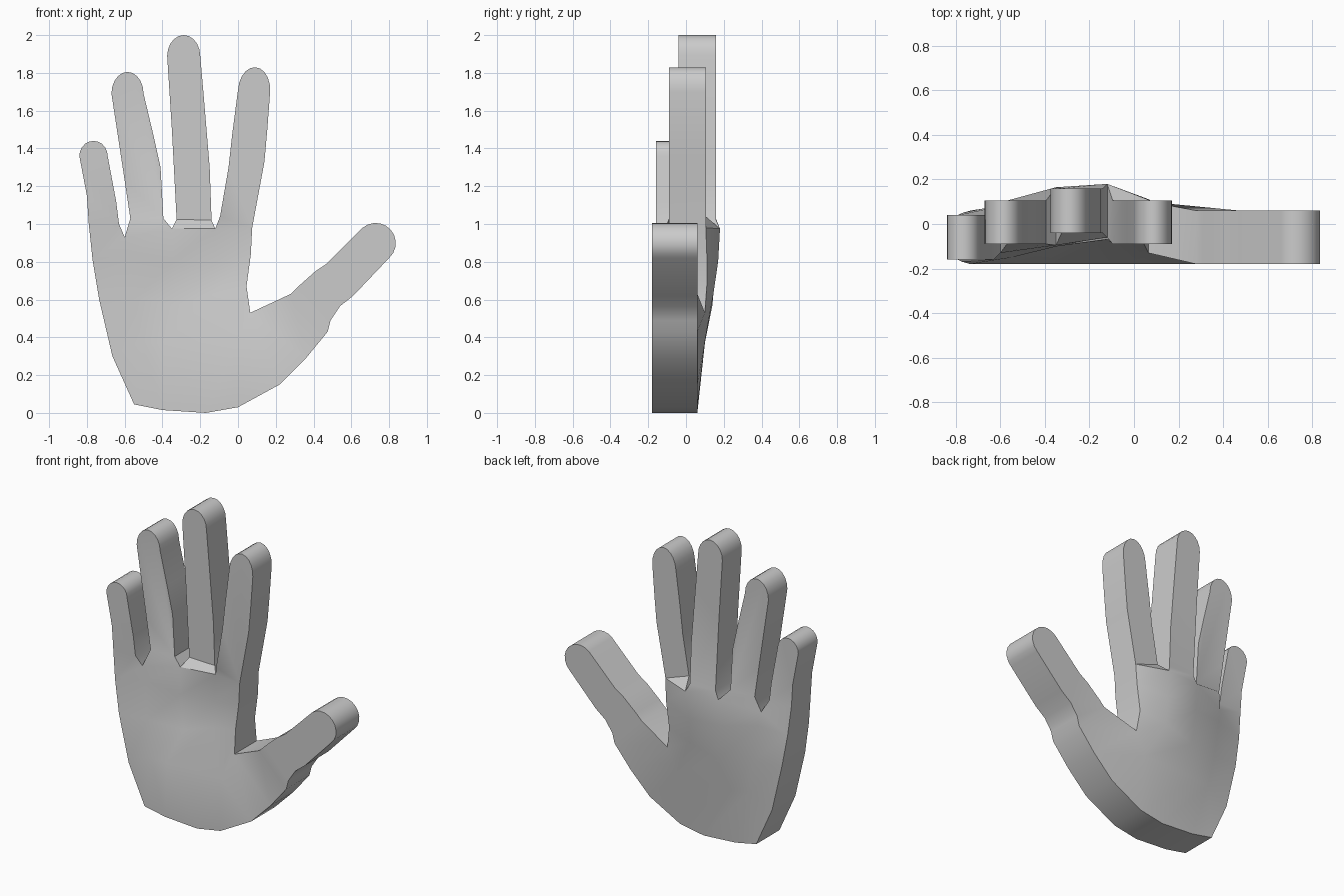
import bpy, bmesh, math
from mathutils import Vector

if "Cube" in bpy.data.objects:
    bpy.data.objects.remove(bpy.data.objects["Cube"])

bm = bmesh.new()
pairs = {}        # name -> (front vertex, back vertex)
loops = []        # outlines, counter-clockwise seen from the front


def point(name, x, z, yf, yb):
    pairs[name] = (bm.verts.new((x, yf, z)), bm.verts.new((x, yb, z)))


# Palm points: x, z, front y, back y
heel = {
    "a0": (-.55, .045, -.18, .06), "a1": (-.40, .015, -.18, .06),
    "a2": (-.17, 0, -.18, .06), "a3": (0, .03, -.18, .06),
    "e1": (.22, .15, -.18, .06), "e2": (.36, .29, -.18, .06),
    "tR": (.475, .43, -.18, .06), "tL": (.28, .63, -.18, .06),
    "web": (.065, .53, -.13, .10),
    "b0": (-.665, .30, -.18, .06), "b1": (-.51, .38, -.18, .075),
    "b2": (-.39, .37, -.18, .10), "b3": (0, .38, -.18, .10),
}
palm = {
    "c0": (-.735, .60, -.18, .06), "c1": (-.55, .60, -.15, .09),
    "c2": (-.33, .57, -.09, .14), "c3": (-.13, .63, -.08, .145),
    "c4": (.045, .67, -.09, .11),
    "d0": (-.77, .81, -.17, .05), "d1": (-.58, .84, -.13, .09),
    "d2": (-.345, .80, -.10, .155), "d3": (-.12, .80, -.07, .17),
    "d4": (.068, .84, -.09, .11),
}
knuckles = {
    "w1": (-.60, .93, -.13, .08), "w2": (-.35, .975, -.095, .165),
    "w3": (-.12, .975, -.06, .18),
    "pL": (-.79, 1.0, -.16, .04), "pR": (-.63, 1.0, -.16, .04),
    "rL": (-.57, 1.03, -.09, .105), "rR": (-.395, 1.03, -.09, .105),
    "mL": (-.325, 1.025, -.04, .16), "mR": (-.14, 1.02, -.04, .16),
    "iL": (-.095, 1.04, -.09, .105), "iR": (.075, .98, -.09, .105),
}
for group in (heel, palm, knuckles):
    for name, co in group.items():
        point(name, *co)

# Palm facets
for f in ("a0 a1 b1", "a0 b1 b0", "a1 a2 b2 b1", "a2 a3 b3 b2", "a3 e1 b3",
          "e1 e2 web b3", "e2 tR tL web",
          "b0 b1 c1 c0", "b1 b2 c2 c1", "b2 b3 c3 c2", "b3 web c4 c3",
          "c0 c1 d1 d0", "c1 c2 d2 d1", "c2 c3 d3 d2", "c3 c4 d4 d3",
          "d0 d1 w1", "d0 w1 pR pL", "d1 d2 w2 w1", "w1 w2 rR rL",
          "d2 d3 w3 w2", "w2 w3 mR mL", "d3 d4 iR w3", "w3 iR iL"):
    loops.append(f.split())


def finger(key, left, right, tip, yf, yb, steps=10):
    """Flat finger growing from base points keyL/keyR, with a rounded tip."""
    r, l = Vector(right[-1]), Vector(left[-1])
    mid, half = (r + l) / 2, (r - l) / 2
    up = Vector((-half.y, half.x)).normalized() * tip
    arc = [mid + half * math.cos(t) + up * math.sin(t)
           for t in (math.pi * i / steps for i in range(1, steps))]
    outline = list(right) + arc + list(reversed(left))
    names = []
    for i, (x, z) in enumerate(outline):
        names.append(f"{key}{i}")
        point(names[-1], x, z, yf, yb)
    loops.append([key + "L", key + "R"] + names)


# Little, ring, middle, index finger and thumb
finger("p", [(-.80, 1.15), (-.84, 1.36)], [(-.645, 1.12), (-.69, 1.36)],
       .08, -.16, .04)
finger("r", [(-.60, 1.23), (-.67, 1.69)],
       [(-.41, 1.30), (-.45, 1.48), (-.50, 1.69)], .115, -.09, .105)
finger("m", [(-.35, 1.5), (-.375, 1.89)],
       [(-.15, 1.3), (-.18, 1.66), (-.20, 1.89)], .11, -.04, .16)
finger("i", [(-.05, 1.3), (-.03, 1.48), (0, 1.71)],
       [(.14, 1.33), (.155, 1.5), (.17, 1.70)], .125, -.09, .105)
finger("t", [(.32, .67), (.41, .75), (.47, .79), (.66, .98)],
       [(.49, .49), (.54, .565), (.61, .62), (.80, .82)], .105, -.18, .06)

# Front and back skins, then side walls along the open outline
edges = {}
for loop in loops:
    bm.faces.new([pairs[n][0] for n in loop])
    bm.faces.new([pairs[n][1] for n in reversed(loop)])
    for a, b in zip(loop, loop[1:] + loop[:1]):
        edges[(a, b)] = True
for a, b in edges:
    if (b, a) not in edges:
        bm.faces.new((pairs[b][0], pairs[a][0], pairs[a][1], pairs[b][1]))
bmesh.ops.recalc_face_normals(bm, faces=bm.faces)

mesh = bpy.data.meshes.new("hand")
bm.to_mesh(mesh)
bm.free()
hand = bpy.data.objects.new("hand", mesh)
bpy.context.collection.objects.link(hand)
bpy.context.view_layer.objects.active = hand
hand.select_set(True)
bpy.ops.object.shade_smooth_by_angle(angle=math.radians(30))
